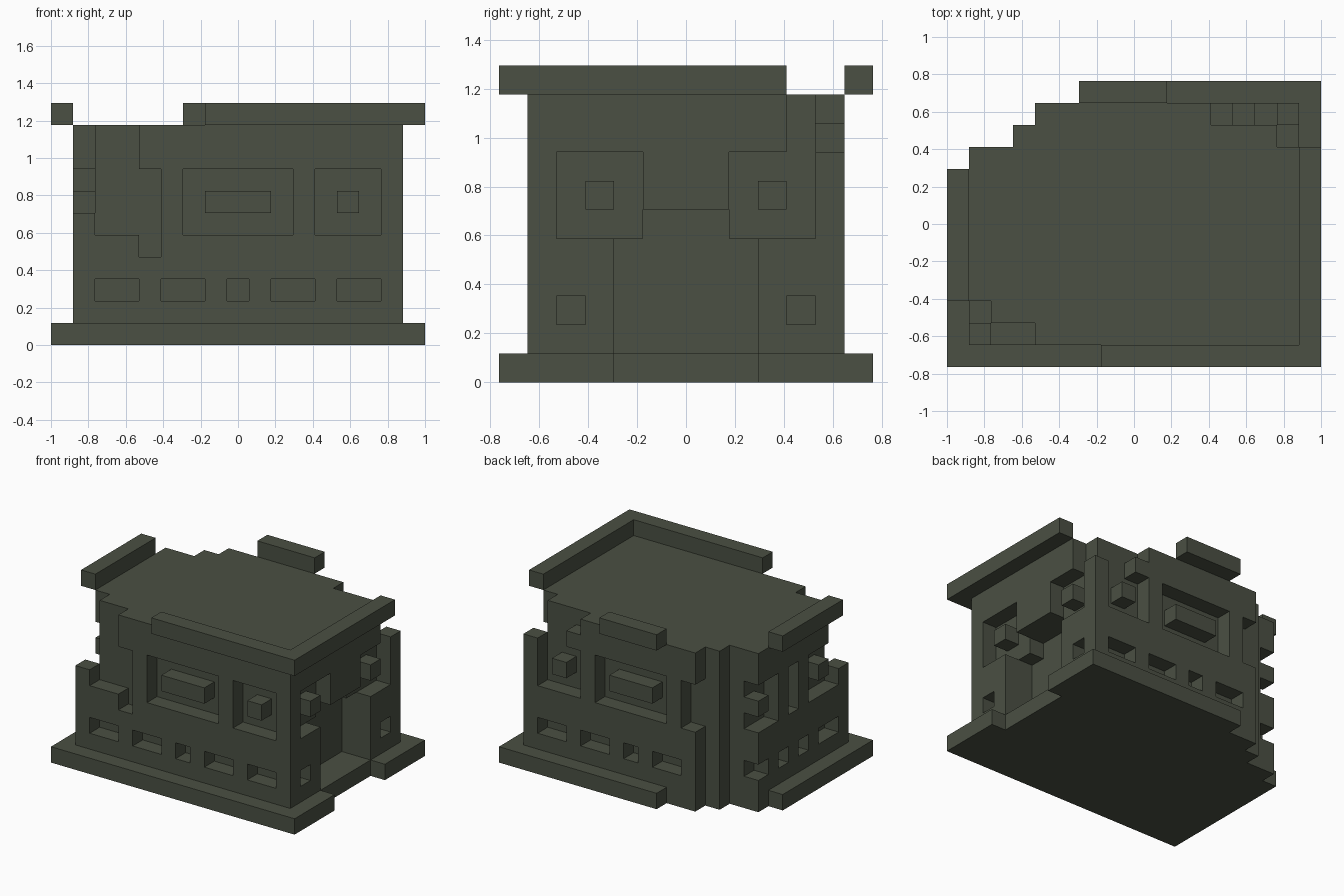
import bpy, bmesh
from mathutils import Vector

if "Cube" in bpy.data.objects:
    bpy.data.objects.remove(bpy.data.objects["Cube"], do_unlink=True)

U = 2 / 17                      # size of one building block
NX, NY = 17, 13                 # footprint in blocks

stone = bpy.data.materials.new("grey_green_stone")
stone.use_nodes = True
COLOR = (0.069, 0.080, 0.056, 1)
stone.diffuse_color = COLOR
stone.node_tree.nodes["Principled BSDF"].inputs["Base Color"].default_value = COLOR


def block(x, y, z):
    """All unit blocks inside three half-open ranges."""
    return {(i, j, k) for i in range(*x) for j in range(*y) for k in range(*z)}


def build(name, cells, solid):
    """Skin a group of blocks, leaving out faces buried in the solid."""
    bm = bmesh.new()
    for cell in cells:
        for axis in range(3):
            for side in (0, 1):
                step = [0, 0, 0]
                step[axis] = 2 * side - 1
                if tuple(c + s for c, s in zip(cell, step)) in solid:
                    continue
                a, b = (axis + 1) % 3, (axis + 2) % 3
                quad = []
                for da, db in ((0, 0), (1, 0), (1, 1), (0, 1)):
                    p = list(cell)
                    p[axis] += side
                    p[a] += da
                    p[b] += db
                    quad.append(bm.verts.new(Vector((p[0] - NX / 2, p[1] - NY / 2, p[2])) * U))
                bm.faces.new(quad if side else quad[::-1])
    bmesh.ops.remove_doubles(bm, verts=bm.verts, dist=U / 100)
    bmesh.ops.dissolve_limit(bm, angle_limit=0.01, verts=bm.verts, edges=bm.edges)
    mesh = bpy.data.meshes.new(name)
    bm.to_mesh(mesh)
    bm.free()
    mesh.materials.append(stone)
    obj = bpy.data.objects.new(name, mesh)
    bpy.context.collection.objects.link(obj)


# Stepped gap broken out of the back right corner, through the full height
broken_corner = (block((0, 1), (9, 13), (0, 11)) | block((1, 3), (10, 13), (0, 11))
                 | block((3, 4), (11, 13), (0, 11)) | block((4, 6), (12, 13), (0, 11)))

# Base slab with a notch at the doorway
base = block((0, NX), (0, NY), (0, 1)) - broken_corner - block((16, 17), (4, 9), (0, 1))

# Walls
walls = block((1, 16), (1, 12), (1, 10)) - broken_corner

# Windows and low vents in the front and back
blocks = set()
for y in (1, 11):
    row = (y, y + 1)
    for a, b in ((2, 5), (6, 11), (12, 15)):
        walls -= block((a, b), row, (5, 8))
        blocks |= block((a + 1, b - 1), row, (6, 7))
    for a, b in ((2, 4), (5, 7), (8, 9), (10, 12), (13, 15)):
        walls -= block((a, b), row, (2, 3))

# Windows and vents in the two sides
for x in (1, 15):
    col = (x, x + 1)
    for a, b in ((2, 5), (8, 11)):
        walls -= block(col, (a, b), (5, 8))
        blocks |= block(col, (a + 1, b - 1), (6, 7))
for a, b in ((2, 4), (5, 6), (7, 8), (9, 11)):
    walls -= block((1, 2), (a, b), (2, 3))
walls -= block((1, 2), (6, 7), (5, 8))
for a in (2, 10):
    walls -= block((15, 16), (a, a + 1), (2, 3))

# Stepped doorway
walls -= block((14, 16), (4, 9), (1, 5)) | block((14, 16), (5, 8), (5, 6))

# Crumbled front corner
walls -= block((1, 2), (1, 2), (6, 10)) | block((1, 2), (2, 3), (8, 10))
walls -= block((2, 4), (1, 2), (8, 10)) | block((4, 5), (1, 2), (4, 5))
blocks -= block((3, 4), (1, 2), (6, 7))

# Crumbled back corner
walls -= block((13, 16), (11, 12), (8, 10)) | block((12, 13), (11, 12), (9, 10))
walls -= block((15, 16), (10, 11), (8, 10))
blocks -= broken_corner

# Overhanging parapets
parapets = {
    "front_parapet": block((7, 17), (0, 1), (10, 11)),
    "left_parapet": block((16, 17), (1, 10), (10, 11)),
    "right_parapet": block((0, 1), (3, 9), (10, 11)),
    "back_parapet": block((6, 10), (12, 13), (10, 11)),
}

parts = {"base_slab": base, "walls": walls, "window_blocks": blocks, **parapets}
solid = set().union(*parts.values())
for name, cells in parts.items():
    build(name, cells, solid)
